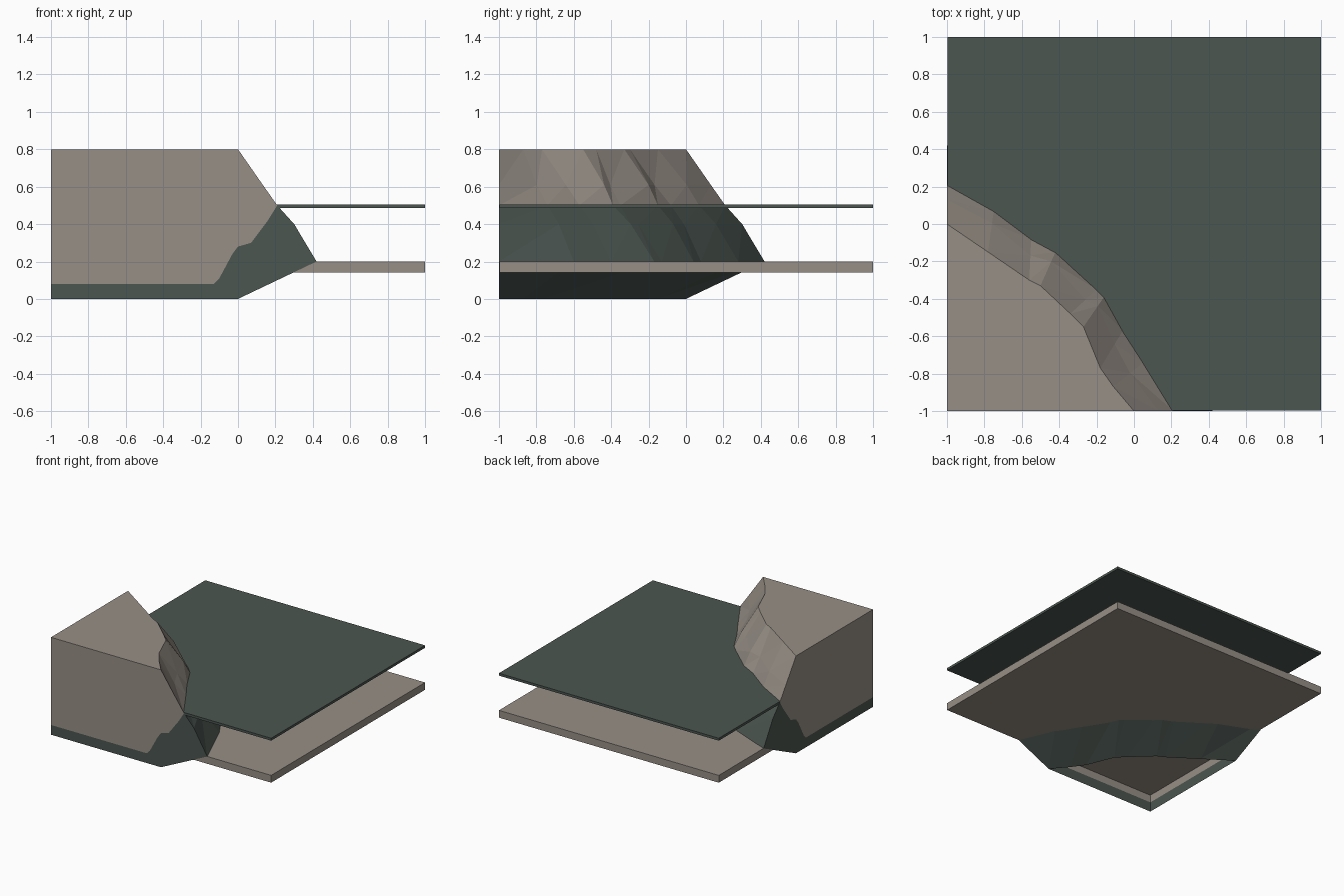
import bpy, bmesh
from mathutils import Vector

if "Cube" in bpy.data.objects:
    bpy.data.objects.remove(bpy.data.objects["Cube"])


def material(name, rgb):
    m = bpy.data.materials.new(name)
    m.diffuse_color = (*rgb, 1)
    m.use_nodes = True
    m.node_tree.nodes["Principled BSDF"].inputs["Base Color"].default_value = m.diffuse_color
    return m


STONE = material("warm grey stone", (0.31, 0.275, 0.24))
GREEN = material("dark sea green", (0.07, 0.092, 0.08))


def finish(bm, name, mats):
    me = bpy.data.meshes.new(name)
    bm.to_mesh(me)
    bm.free()
    for m in mats:
        me.materials.append(m)
    ob = bpy.data.objects.new(name, me)
    bpy.context.collection.objects.link(ob)
    return ob


def slab(name, z0, z1, mat):
    # full tile, held a hair inside the two cut walls to avoid overlap
    bm = bmesh.new()
    bmesh.ops.create_cube(bm, size=1)
    for v in bm.verts:
        v.co = (1 if v.co.x > 0 else -0.998, 1 if v.co.y > 0 else -0.998,
                z1 if v.co.z > 0 else z0)
    return finish(bm, name, [mat])


slab("sea_floor", 0.14, 0.20, STONE)
slab("water_surface", 0.485, 0.505, GREEN)

# cliff contours seen from above, from the left wall to the front wall
TOP = [(-1, 0), (-.78, -.15), (-.56, -.30), (-.50, -.33), (-.34, -.48),
       (-.27, -.55), (-.18, -.77), (-.11, -.87), (0, -1)]
WATER = [(-1, .21), (-.75, .07), (-.55, -.08), (-.42, -.15), (-.20, -.35),
         (-.16, -.39), (-.06, -.57), (.05, -.74), (.21, -1)]
FLOOR = [(-1, .42), (-.66, .28), (-.36, .08), (-.27, .04), (-.06, -.13),
         (-.01, -.17), (.13, -.40), (.25, -.60), (.42, -1)]
BULGE = [.63, .70, .60, .72, .58, .70, .64, .56, .63]


def blend(a, b, fs):
    return [(p[0] + (q[0] - p[0]) * f, p[1] + (q[1] - p[1]) * f)
            for p, q, f in zip(a, b, fs)]


rows = [(TOP, .8), (blend(TOP, WATER, BULGE), .61), (WATER, .5),
        (blend(WATER, FLOOR, [.43] * 9), .4), (FLOOR, .2), (TOP, 0)]

bm = bmesh.new()


def face(points, outward, mat):
    f = bm.faces.new([bm.verts.new(p) for p in points])
    f.normal_update()
    if f.normal.dot(Vector(outward)) < 0:
        f.normal_flip()
    f.material_index = mat


# rocky slope, stone above the water and green below, with the undercut
for (a, za), (b, zb) in zip(rows, rows[1:]):
    for i in range(len(a) - 1):
        p, q = (*a[i], za), (*a[i + 1], za)
        r, s = (*b[i + 1], zb), (*b[i], zb)
        m = 0 if zb >= .5 else 1
        face([p, q, r], (1, 1, 0), m)
        face([p, r, s], (1, 1, 0), m)

# flat plateau
face([(-1, -1, .8)] + [(x, y, .8) for x, y in reversed(TOP)], (0, 0, 1), 0)

# the two cut walls, split along the wet line; the bottom stays open
WET = [(-1, .08), (-.13, .08), (-.10, .11), (-.03, .24), (0, .28), (.07, .30),
       (.16, .42), (.21, .5)]
for side in ("front", "left"):
    for outline, m in ((WET + [(.132, .61), (0, .8), (-1, .8)], 0),
                       (WET + [(.30, .4), (.42, .2), (0, 0), (-1, 0)], 1)):
        if side == "front":
            face([(u, -1, z) for u, z in outline], (0, -1, 0), m)
        else:
            face([(-1, u, z) for u, z in outline], (-1, 0, 0), m)

bmesh.ops.remove_doubles(bm, verts=bm.verts, dist=0.0005)
bmesh.ops.triangulate(bm, faces=[f for f in bm.faces if len(f.verts) > 4])
finish(bm, "cliff", [STONE, GREEN])
